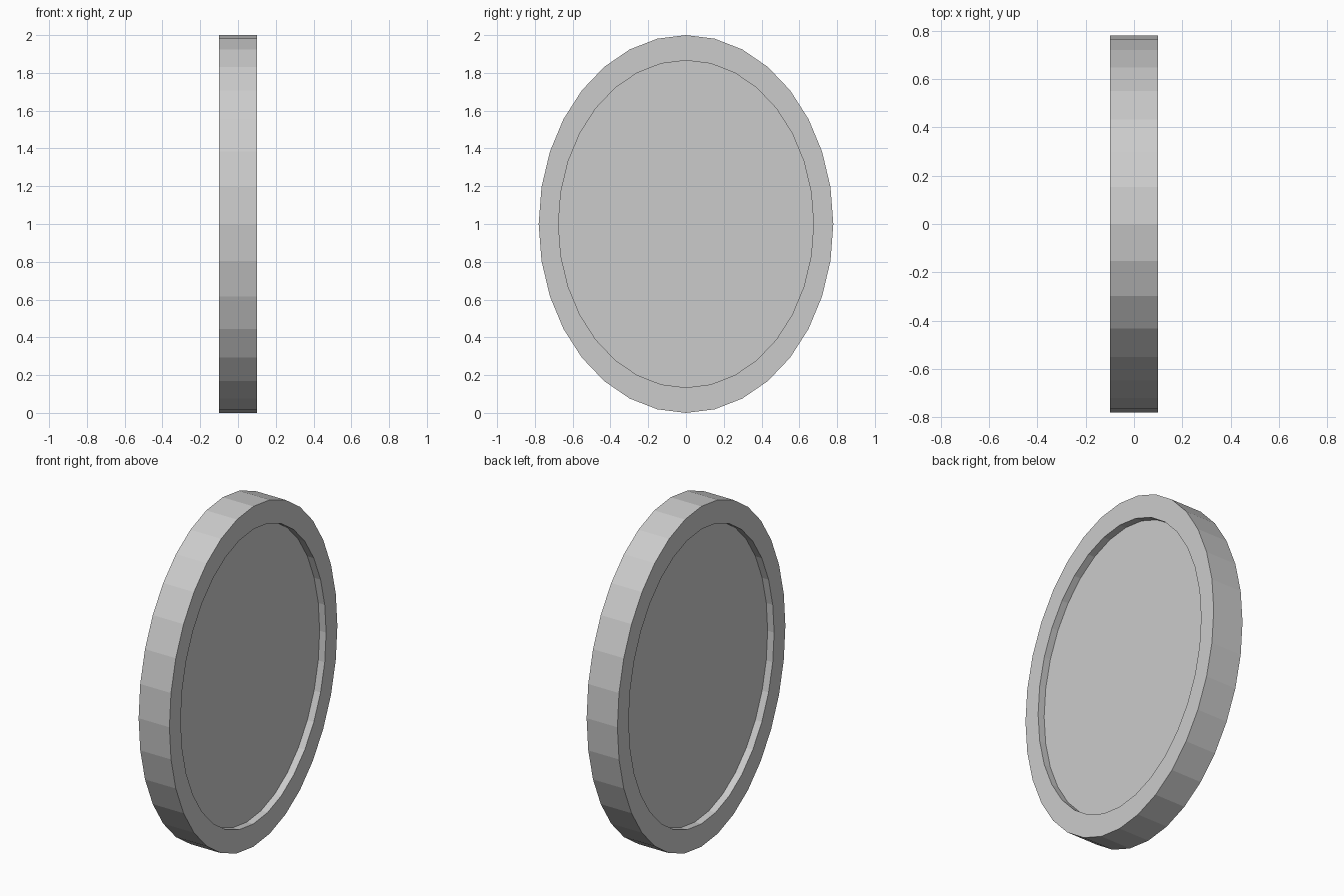
import bpy, bmesh, math

if "Cube" in bpy.data.objects:
    bpy.data.objects.remove(bpy.data.objects["Cube"])

SIDES = 32
HALF_Y, HALF_Z = 0.78, 1.0
HALF_THICK = 0.10
RECESS = 0.042
INNER = 0.866

bm = bmesh.new()


def ring(x, s):
    """Oval loop of vertices at depth x, scaled by s."""
    return [bm.verts.new((x,
                          s * HALF_Y * math.sin(2 * math.pi * i / SIDES),
                          1 + s * HALF_Z * math.cos(2 * math.pi * i / SIDES)))
            for i in range(SIDES)]


# Oval disc: outer band, raised rims and recessed panels on both faces
floor = HALF_THICK - RECESS
rings = [ring(x, s) for x, s in ((-floor, INNER), (-HALF_THICK, INNER),
                                 (-HALF_THICK, 1), (HALF_THICK, 1),
                                 (HALF_THICK, INNER), (floor, INNER))]
for a, b in zip(rings, rings[1:]):
    for i in range(SIDES):
        j = (i + 1) % SIDES
        bm.faces.new((a[i], a[j], b[j], b[i]))
bm.faces.new(rings[0])
bm.faces.new(rings[-1])
bmesh.ops.recalc_face_normals(bm, faces=bm.faces)

mesh = bpy.data.meshes.new("oval_rimmed_disc")
bm.to_mesh(mesh)
bm.free()
disc = bpy.data.objects.new("oval_rimmed_disc", mesh)
bpy.context.collection.objects.link(disc)
